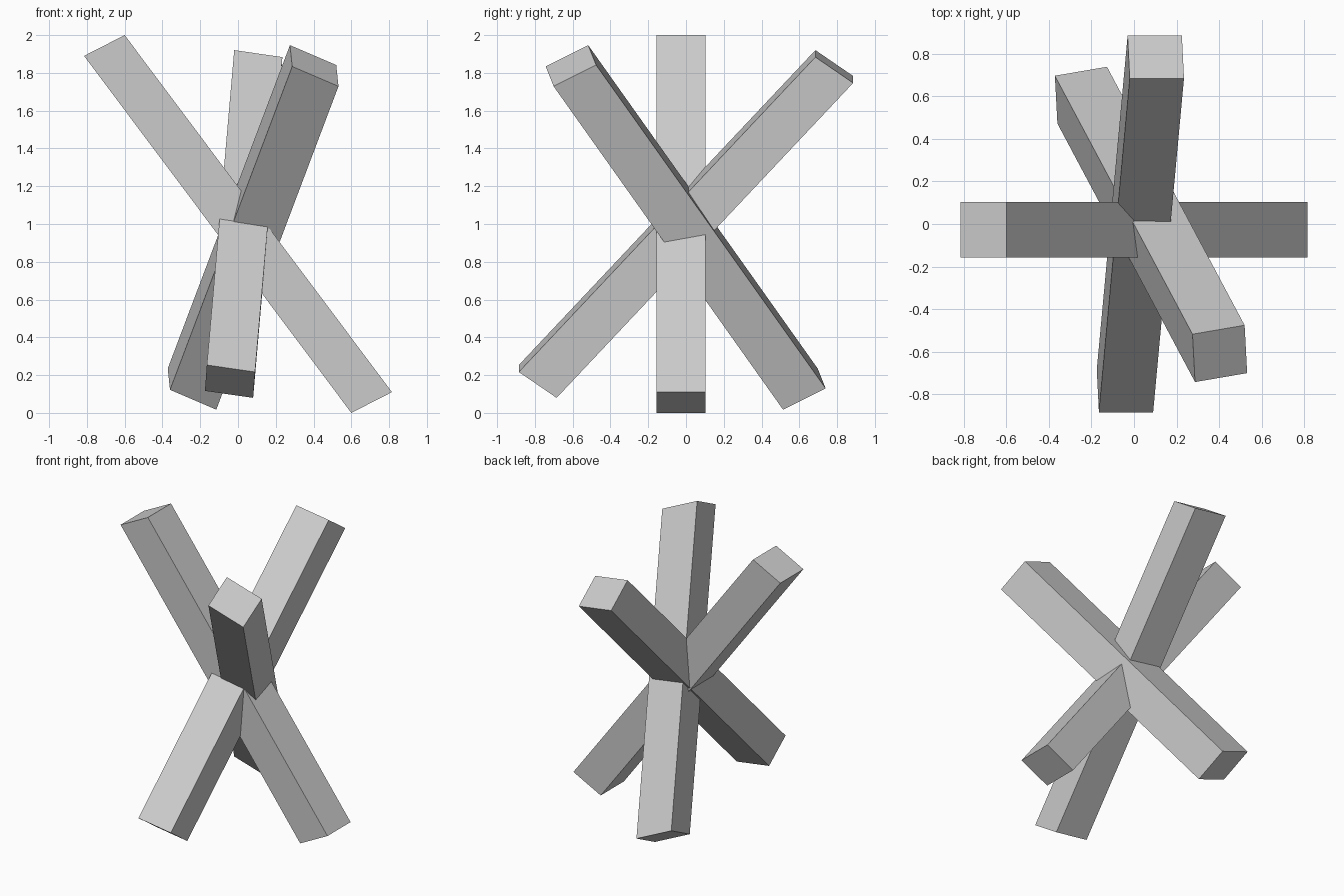
import bpy
import bmesh
from mathutils import Matrix, Vector

default_cube = bpy.data.objects.get("Cube")
if default_cube:
    bpy.data.objects.remove(default_cube, do_unlink=True)

# One plain grey for every beam
grey = bpy.data.materials.new("plain_grey")
grey.use_nodes = True
colour = (0.6, 0.6, 0.6, 1.0)
grey.diffuse_color = colour
grey.node_tree.nodes["Principled BSDF"].inputs["Base Color"].default_value = colour


def beam(name, centre, width, depth, length):
    """Skewed square beam: a unit cube spanned by three edge vectors."""
    frame = Matrix((width, depth, length)).transposed().to_4x4()
    bm = bmesh.new()
    bmesh.ops.create_cube(bm, size=1.0, matrix=frame)
    bmesh.ops.recalc_face_normals(bm, faces=bm.faces)
    mesh = bpy.data.meshes.new(name)
    bm.to_mesh(mesh)
    bm.free()
    mesh.materials.append(grey)
    obj = bpy.data.objects.new(name, mesh)
    obj.location = Vector(centre)
    bpy.context.collection.objects.link(obj)
    return obj


# Beam leaning sideways, from upper right to lower left
beam("sideways_beam", (0, -0.027, 1.0),
     (0.215, 0, 0.11), (0, 0.26, 0), (-1.415, 0, 1.89))

# Beam rising from the front to the back
beam("rear_leaning_beam", (0.03, 0, 1.0),
     (0.255, 0, -0.037), (-0.01, 0.2, -0.137), (0.145, 1.57, 1.667))

# Beam rising from the back to the front, tilted to the left
beam("front_leaning_beam", (0.08, -0.002, 0.982),
     (0.245, 0.042, -0.105), (0.012, -0.225, -0.113), (0.647, -1.215, 1.712))
